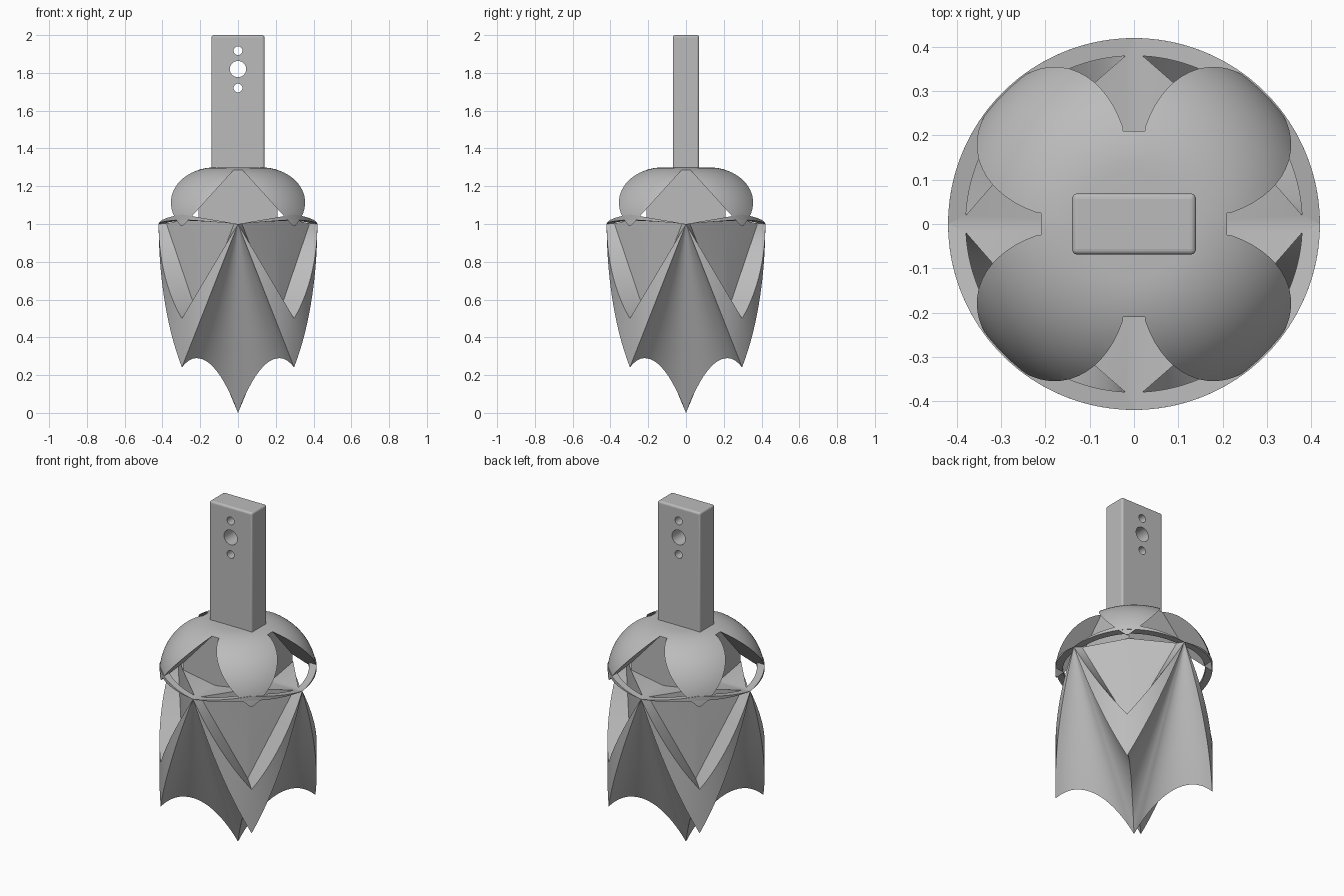
import bpy, bmesh
from math import sin, cos, asin, sqrt, pi, radians
from mathutils import Vector

old = bpy.data.objects.get("Cube")
if old:
    bpy.data.objects.remove(old)

grey = bpy.data.materials.new("plain_grey")
grey.use_nodes = True
grey.diffuse_color = (0.5, 0.5, 0.5, 1)
grey.node_tree.nodes["Principled BSDF"].inputs["Base Color"].default_value = (0.5, 0.5, 0.5, 1)

R = 0.42            # radius of the skirt
D = R / sqrt(2)     # x and y of a fin tip


def finish(name, bm):
    bmesh.ops.remove_doubles(bm, verts=bm.verts, dist=0.0003)
    bmesh.ops.recalc_face_normals(bm, faces=bm.faces)
    mesh = bpy.data.meshes.new(name)
    bm.to_mesh(mesh)
    bm.free()
    mesh.materials.append(grey)
    ob = bpy.data.objects.new(name, mesh)
    bpy.context.collection.objects.link(ob)
    return ob


def activate(ob):
    bpy.ops.object.select_all(action='DESELECT')
    ob.select_set(True)
    bpy.context.view_layer.objects.active = ob


def smooth(ob, angle=30):
    activate(ob)
    bpy.ops.object.shade_smooth_by_angle(angle=radians(angle))


def modify(ob, kind, **settings):
    mod = ob.modifiers.new(kind, kind)
    for key, value in settings.items():
        setattr(mod, key, value)
    activate(ob)
    bpy.ops.object.modifier_apply(modifier=mod.name)


def subtract(ob, cutter):
    cutter.hide_render = True
    bpy.context.view_layer.update()
    modify(ob, 'BOOLEAN', object=cutter, operation='DIFFERENCE', solver='EXACT')
    bpy.data.objects.remove(cutter)


def eightfold(bm, polygons):
    # repeat one eighth around the axes and across the diagonals
    for sx in (1, -1):
        for sy in (1, -1):
            for swap in (False, True):
                for poly in polygons:
                    pts = [(-p[1], -p[0], p[2]) if swap else p for p in poly]
                    bm.faces.new([bm.verts.new((sx * p[0], sy * p[1], p[2])) for p in pts])


def strip(a, b):
    return [(a[i], a[i + 1], b[i + 1], b[i]) for i in range(len(a) - 1)]


def on_skirt(x, z):
    return (x, -sqrt(R * R - x * x), z)


# Skirt: slanted flutes, curved bands, sunken panels and a creased top
N = 16
peak = Vector((0, -R, 1))
inner_r, start = 0.38, asin(0.02 / 0.38)
corner = Vector((0.02, -inner_r * cos(start), 1.0034))
panel_tip = Vector((0.212, -0.212, 0.51))
panel_top = Vector((0.212, -0.212, 1.036))


def flute(u, v):
    t = D * v
    bend = 5.95 if t < 0.22 else 8.2
    end = Vector((t, -t, 0 if v == 0 else 0.29 - bend * (t - 0.22) ** 2))
    p = peak.lerp(end, u)
    edge_y = -R + u * (R - D)
    p.y += (on_skirt(D * u, 0)[1] - edge_y) * v ** 3
    return tuple(p)


steps = [i / N for i in range(N + 1)]
tip_z = flute(1, 1)[2]
polys = []
for k in range(N):
    polys += strip([flute(u, steps[k]) for u in steps], [flute(u, steps[k + 1]) for u in steps])
crease = [on_skirt(D * u, 1 - (1 - tip_z) * u) for u in steps]
outline = [on_skirt(D * u, 1 - 0.5 * u) for u in steps]
inset = [tuple(corner.lerp(panel_tip, u)) for u in steps]
polys += strip(crease, outline) + strip(outline, inset)
# sunken panel half and top surface
polys.append(inset + [tuple(panel_top)])
polys.append([(0, 0, 1), tuple(peak), tuple(corner), tuple(panel_top)])
bm = bmesh.new()
eightfold(bm, polys)
smooth(finish("fluted_skirt", bm))

# Thin arches bridging the peaks of the skirt
rows = []
for s in steps:
    ring = []
    for radius, a in ((R, s * pi / 4), (inner_r, start + s * (pi / 4 - start))):
        x, y = radius * sin(a), -radius * cos(a)
        z = 1 + 0.17 * x
        ring += [(x, y, z), (x, y, z - 0.028 * s)]
    rows.append(ring)
polys = []
for i, j in ((0, 1), (1, 3), (3, 2), (2, 0)):
    polys += strip([r[i] for r in rows], [r[j] for r in rows])
bm = bmesh.new()
eightfold(bm, polys)
smooth(finish("rim_arches", bm))

# Cap: turned dome with a broad rounded shoulder and a wedge opening on every side
shoulder = 0.3
points = [(0, 0.99), (R, 0.99)]
for i in range(19):
    a = i / 18 * pi / 2
    points.append((R - shoulder + shoulder * cos(a), 1 + shoulder * sin(a)))
points.append((0, 1 + shoulder))
bm = bmesh.new()
verts = [bm.verts.new((r, 0, z)) for r, z in points]
edges = [bm.edges.new(pair) for pair in zip(verts, verts[1:])]
bmesh.ops.spin(bm, geom=verts + edges, cent=(0, 0, 0), axis=(0, 0, 1),
               angle=2 * pi, steps=96, use_merge=True)
cap = finish("petal_cap", bm)
half = [(0.025, 1.4), (0.025, 1.283), (0.327, 0.95)]
profile = half + [(-x, z) for x, z in reversed(half)]
for k in range(4):
    bm = bmesh.new()
    face = bm.faces.new([bm.verts.new((x, -0.21, z)) for x, z in profile])
    grown = bmesh.ops.extrude_face_region(bm, geom=[face])
    moved = [v for v in grown["geom"] if isinstance(v, bmesh.types.BMVert)]
    bmesh.ops.translate(bm, verts=moved, vec=(0, -0.4, 0))
    wedge = finish("wedge_cutter", bm)
    wedge.rotation_euler.z = k * pi / 2
    subtract(cap, wedge)
smooth(cap)

# Tang with three cross holes
bm = bmesh.new()
bmesh.ops.create_cube(bm, size=1)
for v in bm.verts:
    v.co = (v.co.x * 0.28, v.co.y * 0.138, 1.635 + v.co.z * 0.73)
tang = finish("tang", bm)
modify(tang, 'BEVEL', width=0.012, segments=4)
for radius, z in ((0.023, 1.918), (0.043, 1.82), (0.023, 1.72)):
    bm = bmesh.new()
    bmesh.ops.create_cone(bm, cap_ends=True, segments=40, radius1=radius,
                          radius2=radius, depth=1)
    hole = finish("hole_cutter", bm)
    hole.location.z = z
    hole.rotation_euler.x = pi / 2
    subtract(tang, hole)
smooth(tang, 11)
